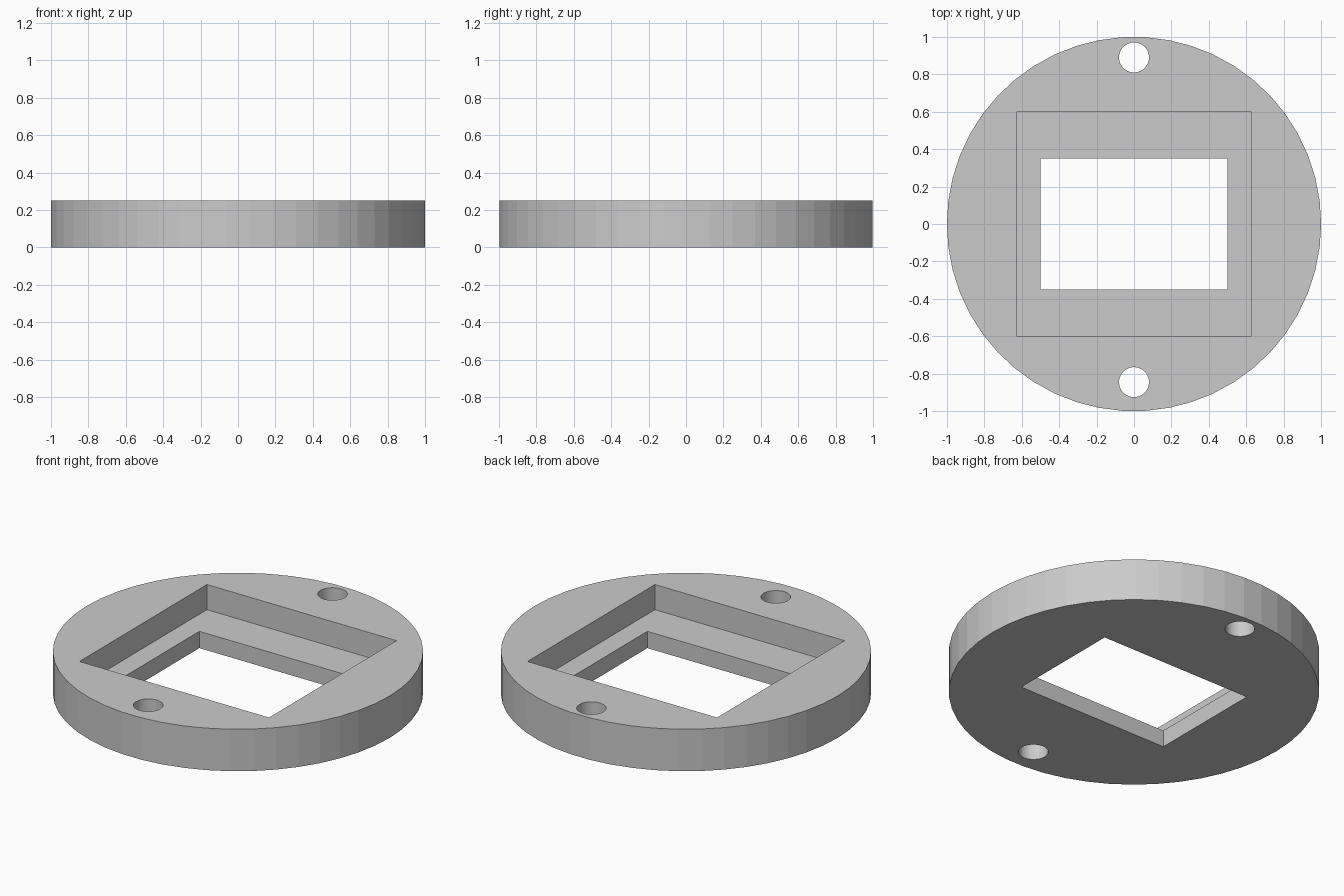
import bpy
import math

cube = bpy.data.objects.get("Cube")
if cube:
    bpy.data.objects.remove(cube, do_unlink=True)

SIDES = 50
HEIGHT = 0.25
LEDGE = 0.1      # height of the step inside the pocket
OVER = 0.1       # how far cutters reach past the surface

grey = bpy.data.materials.new("plain_grey")
grey.use_nodes = True
colour = (0.6, 0.6, 0.6, 1)
grey.diffuse_color = colour
grey.node_tree.nodes["Principled BSDF"].inputs["Base Color"].default_value = colour


def cylinder(name, radius, y, bottom, top):
    bpy.ops.mesh.primitive_cylinder_add(
        vertices=SIDES, radius=radius, depth=top - bottom,
        location=(0, y, (bottom + top) / 2), rotation=(0, 0, math.pi / 2))
    ob = bpy.context.object
    ob.name = name
    ob.data.materials.append(grey)
    return ob


def box(name, width, length, bottom, top):
    bpy.ops.mesh.primitive_cube_add(size=1, location=(0, 0, (bottom + top) / 2))
    ob = bpy.context.object
    ob.name = name
    ob.scale = (width, length, top - bottom)
    ob.data.materials.append(grey)
    return ob


# Round plate
plate = cylinder("round_plate", 1, 0, 0, HEIGHT)

# Stepped rectangular opening and the two screw holes
cutters = [
    box("pocket_cutter", 1.25, 1.2, LEDGE, HEIGHT + OVER),
    box("window_cutter", 1.0, 0.7, -OVER, HEIGHT + OVER),
    cylinder("back_hole_cutter", 0.08, 0.89, -OVER, HEIGHT + OVER),
    cylinder("front_hole_cutter", 0.08, -0.845, -OVER, HEIGHT + OVER),
]

bpy.ops.object.select_all(action="DESELECT")
plate.select_set(True)
bpy.context.view_layer.objects.active = plate
for cutter in cutters:
    cutter.hide_render = True
    cut = plate.modifiers.new(cutter.name, "BOOLEAN")
    cut.operation = "DIFFERENCE"
    cut.solver = "EXACT"
    cut.object = cutter
    bpy.ops.object.modifier_apply(modifier=cut.name)
    bpy.data.objects.remove(cutter, do_unlink=True)
